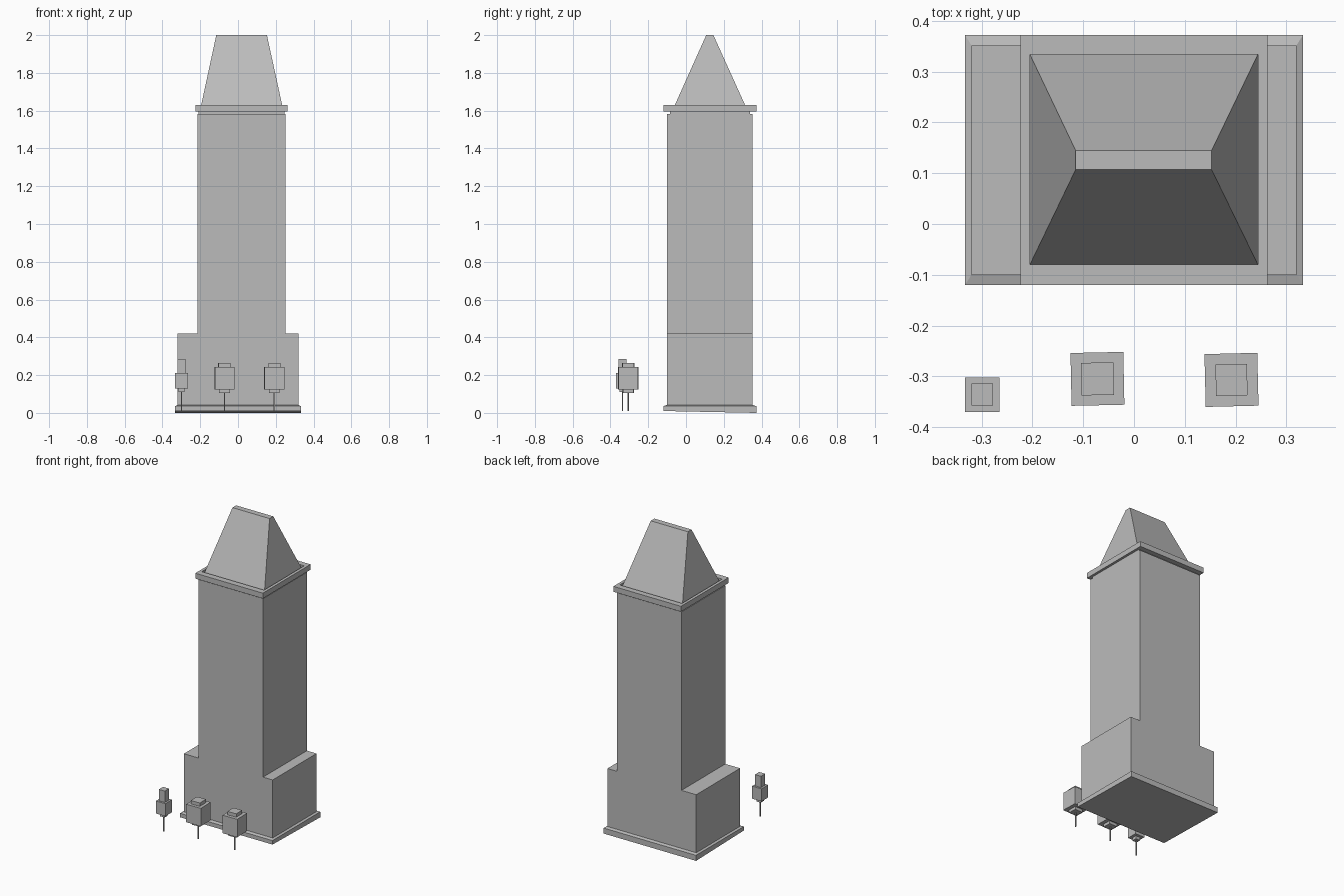
import bpy, bmesh, math

cube = bpy.data.objects.get("Cube")
if cube:
    bpy.data.objects.remove(cube, do_unlink=True)

stone = bpy.data.materials.new("grey stone")
stone.use_nodes = True
stone.diffuse_color = (0.5, 0.5, 0.5, 1)
stone.node_tree.nodes["Principled BSDF"].inputs["Base Color"].default_value = (0.5, 0.5, 0.5, 1)


def finish(name, bm):
    bmesh.ops.recalc_face_normals(bm, faces=bm.faces)
    mesh = bpy.data.meshes.new(name)
    bm.to_mesh(mesh)
    bm.free()
    mesh.materials.append(stone)
    obj = bpy.data.objects.new(name, mesh)
    bpy.context.collection.objects.link(obj)
    return obj


def ring(bm, rect, z):
    x0, x1, y0, y1 = rect
    return [bm.verts.new((x, y, z)) for x, y in ((x0, y0), (x1, y0), (x1, y1), (x0, y1))]


def stack(name, levels, closed=False):
    """Loft rectangles; closed joins the last to the first, making a hollow frame."""
    bm = bmesh.new()
    rings = [ring(bm, rect, z) for rect, z in levels]
    pairs = list(zip(rings, rings[1:]))
    if closed:
        pairs.append((rings[-1], rings[0]))
    else:
        bm.faces.new(rings[0])
        bm.faces.new(rings[-1])
    for a, b in pairs:
        for i in range(4):
            j = (i + 1) % 4
            bm.faces.new((a[i], a[j], b[j], b[i]))
    return finish(name, bm)


def square(h):
    return (-h, h, -h, h)


# Plinth with a gently sloped top and a slightly tilted underside
foot = (-0.333, 0.333, -0.12, 0.372)
wall = (-0.32, 0.32, -0.10, 0.352)
plinth = stack("plinth", [(foot, 0), (foot, 0.036), (wall, 0.042)])
for v in plinth.data.vertices:
    if v.co.z < 0.001 and v.co.y < 0:
        v.co.z = 0.01

# Tower with wide lower shoulders, extruded from one profile
L, R, shoulder, top = -0.214, 0.251, 0.42, 1.583
profile = [(-0.32, 0.04), (0.32, 0.04), (0.32, shoulder), (R, shoulder),
           (R, top), (L, top), (L, shoulder), (-0.32, shoulder)]
bm = bmesh.new()
face = bm.faces.new([bm.verts.new((x, wall[2], z)) for x, z in profile])
out = bmesh.ops.extrude_face_region(bm, geom=[face])
bmesh.ops.translate(bm, vec=(0, wall[3] - wall[2], 0),
                    verts=[g for g in out["geom"] if isinstance(g, bmesh.types.BMVert)])
finish("tower", bm)

# Cornice frame with a narrow neck under it
hole = (-0.205, 0.244, -0.08, 0.334)
neck = (-0.208, 0.247, -0.085, 0.339)
rim = (-0.224, 0.263, -0.12, 0.372)
stack("cornice", [(hole, top), (neck, top), (neck, 1.595), (rim, 1.595),
                  (rim, 1.63), (hole, 1.63)], closed=True)

# Tapered roof rising from inside the cornice
stack("roof", [(hole, top), ((-0.115, 0.153, 0.107, 0.145), 2.0)])


# Lanterns: pole, collar, box and cap
def lantern(side, x, y, turn, box, cap, collar, heights):
    z_collar, z_box, z_cap, z_top = heights
    parts = [("pole", 0.003, 0.01, z_collar), ("collar", collar, z_collar, z_box),
             ("box", box, z_box, z_cap), ("cap", cap, z_cap, z_top)]
    for part, half, low, high in parts:
        obj = stack(f"{side}_lantern_{part}", [(square(half), low), (square(half), high)])
        obj.location = (x, y, 0)
        obj.rotation_euler.z = math.radians(turn)


tall = (0.11, 0.13, 0.212, 0.286)
short = (0.106, 0.125, 0.242, 0.264)
lantern("right", -0.299, -0.336, 0, 0.034, 0.0215, 0.016, tall)
lantern("middle", -0.072, -0.305, 1.2, 0.052, 0.032, 0.028, short)
lantern("left", 0.192, -0.307, 1.4, 0.052, 0.031, 0.028, short)
